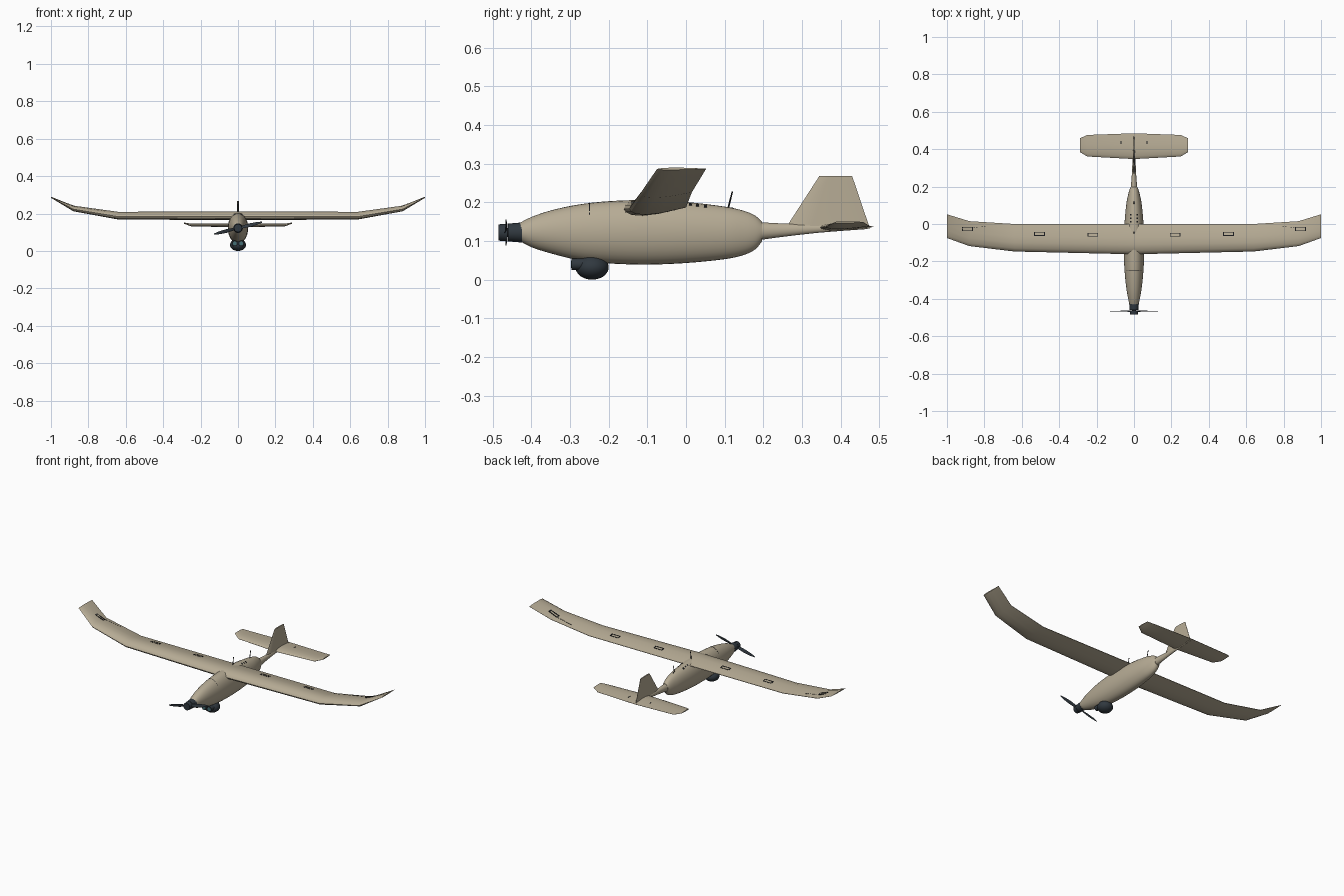
import bpy, bmesh, math
from mathutils import Vector, Matrix
from mathutils.bvhtree import BVHTree

if "Cube" in bpy.data.objects:
    bpy.data.objects.remove(bpy.data.objects["Cube"])


def material(name, rgb):
    m = bpy.data.materials.new(name)
    m.use_nodes = True
    m.diffuse_color = (*rgb, 1)
    b = m.node_tree.nodes["Principled BSDF"]
    b.inputs["Base Color"].default_value = (*rgb, 1)
    b.inputs["Roughness"].default_value = 0.6
    return m


TAN = material("tan paint", (0.47, 0.41, 0.30))
SLATE = material("dark slate", (0.030, 0.040, 0.050))
BLACK = material("black trim", (0.010, 0.011, 0.013))
GLASS = material("lens teal", (0.06, 0.16, 0.18))


def finish(name, bm, mat, angle=35):
    bmesh.ops.recalc_face_normals(bm, faces=bm.faces)
    me = bpy.data.meshes.new(name)
    bm.to_mesh(me)
    bm.free()
    me.materials.append(mat)
    ob = bpy.data.objects.new(name, me)
    bpy.context.collection.objects.link(ob)
    bpy.ops.object.select_all(action='DESELECT')
    ob.select_set(True)
    bpy.context.view_layer.objects.active = ob
    bpy.ops.object.shade_smooth_by_angle(angle=math.radians(angle))
    return ob


def loft(name, rings, mat, angle=35):
    """Skin a list of closed rings and cap both ends."""
    bm = bmesh.new()
    vs = [[bm.verts.new(p) for p in r] for r in rings]
    n = len(vs[0])
    for a, b in zip(vs, vs[1:]):
        for i in range(n):
            j = (i + 1) % n
            bm.faces.new((a[i], a[j], b[j], b[i]))
    bm.faces.new(vs[0])
    bm.faces.new(vs[-1])
    return finish(name, bm, mat, angle)


def smooth_stations(st, steps=4):
    """Catmull-Rom interpolation of station tuples."""
    out = []
    for i in range(len(st) - 1):
        p = [st[max(i - 1, 0)], st[i], st[i + 1], st[min(i + 2, len(st) - 1)]]
        for k in range(steps):
            t = k / steps
            out.append([0.5 * (2 * b + (c - a) * t + (2 * a - 5 * b + 4 * c - d) * t * t
                               + (3 * b - a - 3 * c + d) * t ** 3) for a, b, c, d in zip(*p)])
    return out + [list(st[-1])]


def body(name, st, mat, n=32):
    """Oval body along y from stations (y, bottom, top, half width)."""
    rings = []
    for y, lo, hi, w in smooth_stations(st):
        c, h = (lo + hi) / 2, (hi - lo) / 2
        rings.append([(w * math.cos(2 * math.pi * i / n), y, c + h * math.sin(2 * math.pi * i / n))
                      for i in range(n)])
    return loft(name, rings, mat)


def rod(name, a, b, r1, r2, mat, n=24):
    a, b = Vector(a), Vector(b)
    bm = bmesh.new()
    rot = (b - a).to_track_quat('Z', 'Y').to_matrix().to_4x4()
    bmesh.ops.create_cone(bm, cap_ends=True, segments=n, radius1=r1, radius2=r2,
                          depth=(b - a).length, matrix=Matrix.Translation((a + b) / 2) @ rot)
    return finish(name, bm, mat)


# Airfoil as (chord fraction, height fraction)
FOIL = [(1, .52), (.8, .74), (.55, .93), (.32, 1), (.12, .83), (.03, .58), (0, .38),
        (.03, .2), (.12, .05), (.3, 0), (.55, .1), (.8, .3), (1, .46)]


def wing(name, half, mat):
    """Mirrored wing from stations (x, leading y, trailing y, base z, thickness)."""
    st = [(-s[0], *s[1:]) for s in reversed(half[1:])] + half
    return loft(name, [[(x, a + (b - a) * t, z + h * k) for t, k in FOIL]
                       for x, a, b, z, h in st], mat, 30)


# Fuselage pod and tail boom
fuselage = body("fuselage", [
    (-.43, .100, .147, .024), (-.40, .084, .162, .031), (-.35, .068, .179, .040),
    (-.28, .051, .194, .048), (-.20, .042, .203, .053), (-.10, .039, .206, .054),
    (0, .043, .201, .051), (.10, .053, .189, .042), (.15, .064, .178, .033),
    (.18, .079, .165, .025), (.197, .100, .149, .018)], TAN)
body("tail_boom", [(.17, .100, .150, .020), (.20, .104, .148, .017), (.26, .112, .145, .012),
                   (.35, .122, .143, .008), (.47, .131, .141, .005)], TAN, 16)

# Wing, tailplane and fin
main_wing = wing("main_wing", [(0, -.162, 0, .165, .047), (.64, -.147, 0, .168, .041),
                               (.88, -.118, .015, .212, .030), (1, -.075, .052, .284, .006)], TAN)
tailplane = wing("tailplane", [(0, .347, .485, .127, .020), (.25, .361, .476, .131, .015),
                               (.29, .385, .458, .146, .006)], TAN)
loft("tail_fin", [[(w * s, a + (b - a) * t, z) for t, s in
                   ((0, 0), (.08, .7), (.3, 1), (1, .15), (1, -.15), (.3, -1), (.08, -.7))]
                  for z, a, b, w in ((.132, .257, .476, .007), (.268, .345, .430, .004))], TAN)

# Motor, spinner and two-blade propeller
HZ = .122
rod("motor_housing", (0, -.460, HZ), (0, -.424, HZ), .023, .026, SLATE)
rod("motor_shaft", (0, -.470, HZ), (0, -.455, HZ), .012, .012, BLACK)
rod("spinner", (0, -.485, HZ), (0, -.462, HZ), .021, .023, SLATE)
for side, label in ((1, "left"), (-1, "right")):
    roll = math.radians(14) + (0 if side == 1 else math.pi)
    rings = []
    for r, c, pitch in ((.005, .008, 50), (.03, .010, 40), (.065, .011, 28), (.105, .008, 20), (.132, .003, 15)):
        p = math.radians(pitch)
        ring = []
        for u, v in ((-1, 0), (0, .0015), (1, 0), (0, -.0015)):
            w, d = u * c * math.cos(p) - v * math.sin(p), u * c * math.sin(p) * .5 + v
            ring.append((r * math.cos(roll) - w * math.sin(roll), -.466 + d,
                         HZ + r * math.sin(roll) + w * math.cos(roll)))
        rings.append(ring)
    loft(label + "_propeller_blade", rings, SLATE)

# Camera turret under the nose with two lenses
bm = bmesh.new()
bmesh.ops.create_uvsphere(bm, u_segments=32, v_segments=18, radius=1,
                          matrix=Matrix.Translation((0, -.243, .032)) @ Matrix.Diagonal((.043, .043, .032, 1)))
finish("camera_turret", bm, SLATE)
for side, label in ((1, "left"), (-1, "right")):
    x = side * .017
    rod(label + "_lens_barrel", (x, -.296, .040), (x, -.255, .040), .015, .015, SLATE)
    rod(label + "_lens", (x, -.298, .040), (x, -.295, .040), .010, .010, GLASS)

# Antennas
rod("rear_antenna", (0, .108, .180), (0, .120, .228), .0025, .0018, BLACK, 10)
rod("wing_antenna", (0, -.050, .200), (0, -.042, .250), .0025, .0018, BLACK, 10)


def plates(name, target, rects, mat=BLACK, lift=.0015):
    """Thin plates (x0, x1, y0, y1) laid on the upper surface of a part."""
    me = target.data
    tree = BVHTree.FromPolygons([v.co for v in me.vertices], [p.vertices for p in me.polygons])
    bm = bmesh.new()
    for x0, x1, y0, y1 in rects:
        top, low = [], []
        for x, y in ((x0, y0), (x1, y0), (x1, y1), (x0, y1)):
            hit = tree.ray_cast(Vector((x, y, 1)), Vector((0, 0, -1)))[0]
            if hit:
                top.append(bm.verts.new(hit + Vector((0, 0, lift))))
                low.append(bm.verts.new(hit - Vector((0, 0, .002))))
        if len(top) < 4:
            continue
        bm.faces.new(top)
        bm.faces.new(low[::-1])
        for i in range(4):
            j = (i + 1) % 4
            bm.faces.new((top[i], low[i], low[j], top[j]))
    finish(name, bm, mat)


# Hatch frames on the wing, open on one side, and dashed aileron hinges
frames, hinges = [], []
for s in (1, -1):
    for cx, cy in ((.22, -.058), (.505, -.053), (.89, -.027)):
        x0, x1 = s * cx - .026, s * cx + .026
        frames += [(x0, x1, cy + .007, cy + .010), (x0, x1, cy - .010, cy - .007)]
        edge = x1 if s * cx > 0 else x0
        frames.append((edge - .003, edge + .003, cy - .010, cy + .010))
        frames.append((s * cx - .026 * s - .002, s * cx - .026 * s + .002, cy - .010, cy + .010))
    for k in range(8):
        x = s * (.77 + .014 * k)
        hinges.append((x - .004, x + .004, -.014 - .0007 * k, -.0125 - .0007 * k))
plates("wing_hatch_frames", main_wing, frames)
plates("aileron_hinges", main_wing, hinges)

# Small fasteners and seams
dot = lambda x, y, r=.004: (x - r, x + r, y - r, y + r)
plates("fuselage_fasteners", fuselage,
       [dot(s * .018, y) for s in (1, -1) for y in (.012, .030, .050)] + [dot(0, .12)])
plates("tail_fasteners", tailplane, [(s * .07 - .002, s * .07 + .002, .428, .443) for s in (1, -1)])
plates("nose_hatch_seam", fuselage,
       [(x * .008, (x + 1) * .008, -.2515, -.249) for x in range(-5, 5)], lift=.0008)
